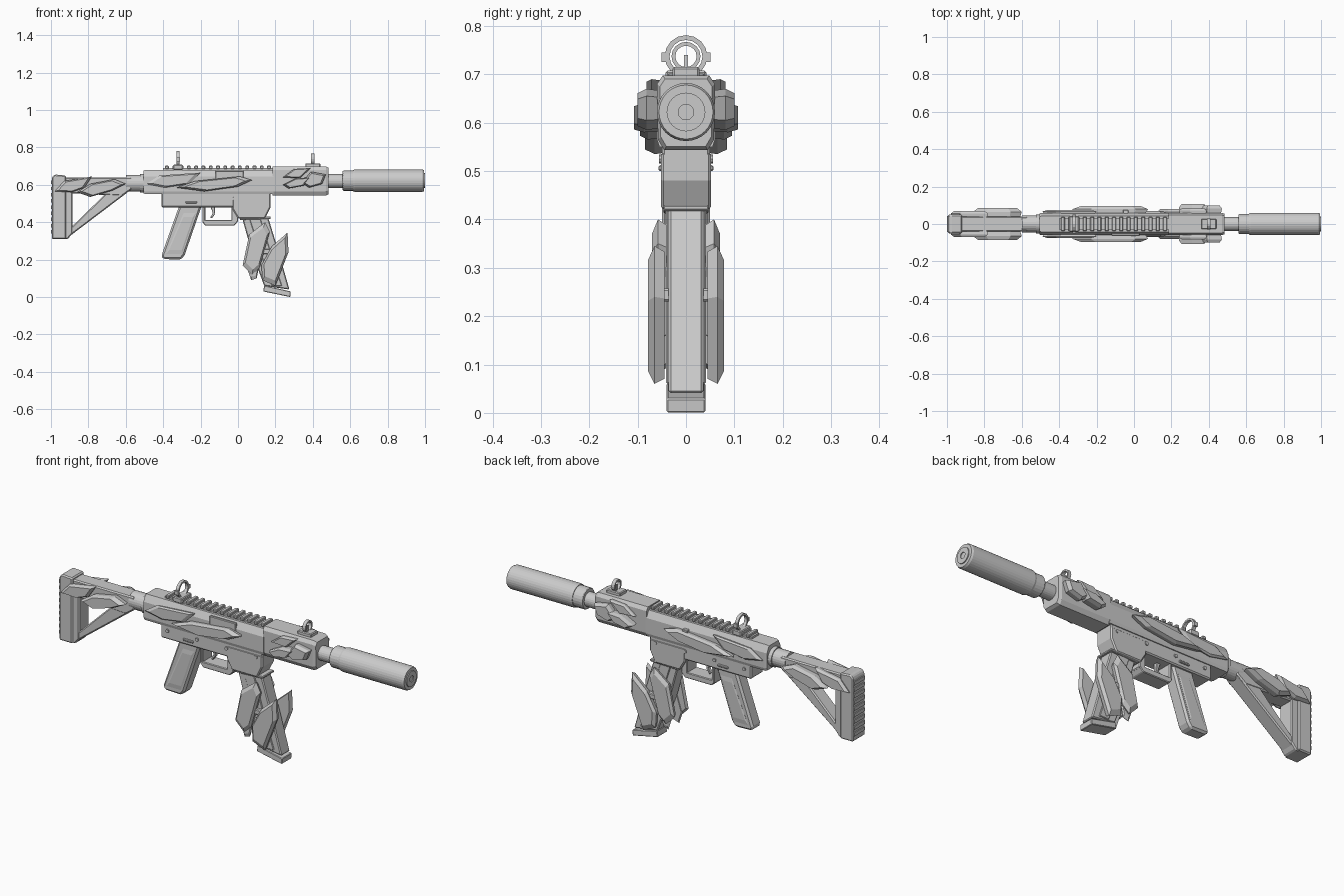
import bpy, bmesh, math
from mathutils import Vector

cube = bpy.data.objects.get("Cube")
if cube:
    bpy.data.objects.remove(cube, do_unlink=True)

grey = bpy.data.materials.new("plain grey")
grey.use_nodes = True
COLOUR = (0.6, 0.6, 0.6, 1)
grey.diffuse_color = COLOUR
grey.node_tree.nodes["Principled BSDF"].inputs["Base Color"].default_value = COLOUR


def finish(name, bm, bevel=0):
    bmesh.ops.recalc_face_normals(bm, faces=bm.faces)
    mesh = bpy.data.meshes.new(name)
    bm.to_mesh(mesh)
    bm.free()
    mesh.materials.append(grey)
    obj = bpy.data.objects.new(name, mesh)
    bpy.context.collection.objects.link(obj)
    if bevel:
        mod = obj.modifiers.new("chamfer", "BEVEL")
        mod.width = bevel
        mod.segments = 1
        mod.angle_limit = math.radians(35)
    return obj


def loft(name, outline, layers, axis="y", bevel=0):
    """Stack scaled copies of an outline along an axis; layers are (position, scale)."""
    bm = bmesh.new()
    n = len(outline)
    cu = sum(p[0] for p in outline) / n
    cv = sum(p[1] for p in outline) / n
    rings = []
    for pos, scale in layers:
        ring = []
        for u, v in outline:
            u, v = cu + (u - cu) * scale, cv + (v - cv) * scale
            ring.append(bm.verts.new((u, pos, v) if axis == "y" else (pos, u, v)))
        rings.append(ring)
    for a, b in zip(rings, rings[1:]):
        for i in range(n):
            j = (i + 1) % n
            bm.faces.new((a[i], a[j], b[j], b[i]))
    bm.faces.new(rings[0])
    bm.faces.new(rings[-1])
    return finish(name, bm, bevel)


def slab(name, outline, half, bevel=0.006):
    return loft(name, outline, [(-half, 1), (half, 1)], bevel=bevel)


def box(name, x, y, z, bevel=0):
    return loft(name, [(x[0], z[0]), (x[1], z[0]), (x[1], z[1]), (x[0], z[1])],
                [(y[0], 1), (y[1], 1)], bevel=bevel)


def circle(radius, z, sides=24):
    return [(radius * math.cos(2 * math.pi * i / sides),
             z + radius * math.sin(2 * math.pi * i / sides)) for i in range(sides)]


def turned(name, radius, z, layers, sides=24):
    return loft(name, circle(radius, z, sides), layers, axis="x")


def ring(name, x, z, inner, outer, half, sides=24):
    """Flat washer facing along x."""
    bm = bmesh.new()
    loops = [[bm.verts.new((x + dx, u, v)) for u, v in circle(r, z, sides)]
             for dx, r in ((-half, inner), (-half, outer), (half, outer), (half, inner))]
    for k in range(4):
        a, b = loops[k], loops[(k + 1) % 4]
        for i in range(sides):
            j = (i + 1) % sides
            bm.faces.new((a[i], a[j], b[j], b[i]))
    return finish(name, bm)


def shards(name, outline, inner, outer):
    """A faceted plate on both sides of the body."""
    for side, word in ((-1, "right"), (1, "left")):
        loft(f"{name}_{word}", outline,
             [(side * inner, 0.92), (side * (inner + (outer - inner) * 0.6), 1), (side * outer, 0.8)])


# Shoulder stock: three bars around an open triangle
slab("stock_top_bar", [(-.98, .56), (-.62, .54), (-.57, .575), (-.57, .64), (-.98, .64)], .04)
slab("stock_back_bar", [(-.94, .31), (-.91, .31), (-.885, .34), (-.885, .6), (-.94, .6)], .042)
slab("stock_strut", [(-.92, .31), (-.57, .575), (-.7, .56), (-.885, .38), (-.92, .36)], .038)
slab("butt_pad", [(-.995, .31), (-.92, .31), (-.92, .65), (-.98, .655), (-.995, .64)], .05)
for i in range(9):
    z = .34 + i * .033
    box("butt_ridge", (-1, -.99), (-.044, .044), (z, z + .018))
shards("stock_shard_rear", [(-.98, .565), (-.93, .62), (-.78, .645), (-.82, .585), (-.89, .56)], .035, .07)
shards("stock_shard_front", [(-.86, .56), (-.79, .605), (-.66, .63), (-.6, .605), (-.67, .57), (-.79, .535)], .035, .085)

# Buffer tube
turned("buffer_tube", .045, .608, [(-.6, 1), (-.49, 1)])
turned("buffer_collar", .05, .608, [(-.525, 1), (-.49, 1)])

# Upper receiver with a narrower roof
half = [(.055, .55), (.06, .565), (.06, .645), (.042, .68)]
section = half + [(-y, z) for y, z in reversed(half)]
loft("upper_receiver", section, [(-.505, .94), (-.495, 1), (.19, 1)], axis="x")
box("rail_base", (-.4, .185), (-.03, .03), (.675, .69))
for i in range(15):
    x = -.39 + i * .039
    box("rail_tooth", (x, x + .02), (-.038, .038), (.685, .702), .003)
box("ejection_port", (-.12, .03), (-.064, -.05), (.625, .675), .003)
box("charging_handle", (-.06, -.03), (.05, .075), (.635, .65), .003)
shards("receiver_shard_rear", [(-.49, .605), (-.42, .65), (-.2, .665), (-.26, .605), (-.39, .585)], .055, .075)
shards("receiver_shard_front", [(-.33, .585), (-.23, .62), (.01, .645), (.075, .625), (0, .59), (-.18, .565)], .055, .095)

# Lower receiver, magazine well and trigger group
slab("lower_receiver", [(-.41, .48), (.175, .48), (.175, .56), (-.41, .56)], .05)
slab("magazine_well", [(0, .42), (.145, .42), (.175, .48), (.175, .54), (-.03, .54), (-.03, .47)], .052)
slab("well_lip", [(.01, .412), (.175, .418), (.175, .43), (.01, .43)], .047, .003)
slab("guard_bottom", [(-.19, .4), (-.175, .382), (-.02, .382), (0, .405), (0, .412), (-.19, .412)], .04, .004)
slab("guard_front", [(-.035, .4), (0, .4), (0, .49), (-.035, .49)], .04, .004)
slab("guard_rear", [(-.19, .4), (-.175, .4), (-.175, .49), (-.19, .49)], .04, .004)
slab("trigger", [(-.15, .49), (-.125, .49), (-.122, .445), (-.14, .42), (-.148, .425), (-.135, .45)], .01, .002)
for x in (-.37, -.2, -.03, .14):
    loft("pin", [(x + u, v) for u, v in circle(.009, .525, 8)], [(-.056, 1), (.056, 1)])
box("selector", (-.28, -.22), (-.057, .057), (.5, .512), .003)

# Pistol grip
slab("grip", [(-.31, .5), (-.19, .5), (-.285, .225), (-.305, .2), (-.4, .203), (-.41, .22)], .036, .01)
shards("grip_panel", [(-.29, .45), (-.225, .45), (-.3, .23), (-.385, .23)], .034, .041)

# Curved magazine
slab("magazine", [(.02, .43), (.16, .43), (.215, .25), (.275, .04), (.14, .06), (.07, .25)], .036, .005)
slab("magazine_rib", [(.06, .42), (.12, .42), (.175, .24), (.235, .06), (.18, .06), (.115, .25)], .041, .003)
slab("magazine_foot", [(.135, .03), (.28, .0), (.282, .03), (.14, .062)], .04, .003)
box("magazine_strut", (.12, .2), (-.06, .06), (.23, .257), .004)
shards("magazine_shard_rear", [(.145, .4), (.17, .35), (.115, .155), (.075, .12), (.025, .17), (.06, .335)], .04, .07)
shards("magazine_shard_front", [(.265, .345), (.27, .24), (.2, .06), (.13, .09), (.125, .17), (.18, .27)], .044, .079)
shards("magazine_shard_low", [(.1, .31), (.13, .25), (.1, .1), (.07, .09), (.05, .15)], .036, .05)

# Handguard
half = [(.045, .543), (.058, .565), (.06, .68), (.048, .698)]
section = half + [(-y, z) for y, z in reversed(half)]
loft("handguard", section, [(.185, 1), (.47, 1), (.485, .9)], axis="x")
shards("handguard_shard_top", [(.24, .64), (.3, .685), (.39, .69), (.33, .635)], .055, .082)
shards("handguard_shard_low", [(.24, .6), (.31, .635), (.39, .64), (.35, .595), (.27, .58)], .055, .108)
shards("handguard_shard_front", [(.34, .61), (.39, .67), (.47, .655), (.45, .605), (.38, .585)], .055, .1)

# Barrel and muzzle tube
turned("barrel", .037, .62, [(.46, 1), (.58, 1)])
turned("muzzle_collar", .054, .622, [(.56, .94), (.565, 1), (.625, 1)])
turned("muzzle_tube", .06, .622, [(.615, .95), (.625, 1), (.985, 1), (.995, .93)], 32)
ring("muzzle_rim", .992, .622, .016, .04, .008)
turned("muzzle_bore", .016, .622, [(.98, 1), (.996, 1)], 12)

# Rear sight
box("rear_sight_base", (-.345, -.295), (-.042, .042), (.68, .708), .004)
ring("rear_sight_ring", -.32, .737, .034, .044, .008, 16)
for side in (-1, 1):
    box("rear_sight_ear", (-.33, -.31), (side * .046 - .005, side * .046 + .005), (.725, .745))

# Front sight
box("front_sight_base", (.36, .44), (-.028, .028), (.69, .715), .004)
ring("front_sight_ring", .4, .737, .022, .03, .009, 16)
loft("front_sight_post", [(.394, .705), (.406, .705), (.402, .74), (.398, .74)], [(-.004, 1), (.004, 1)])
